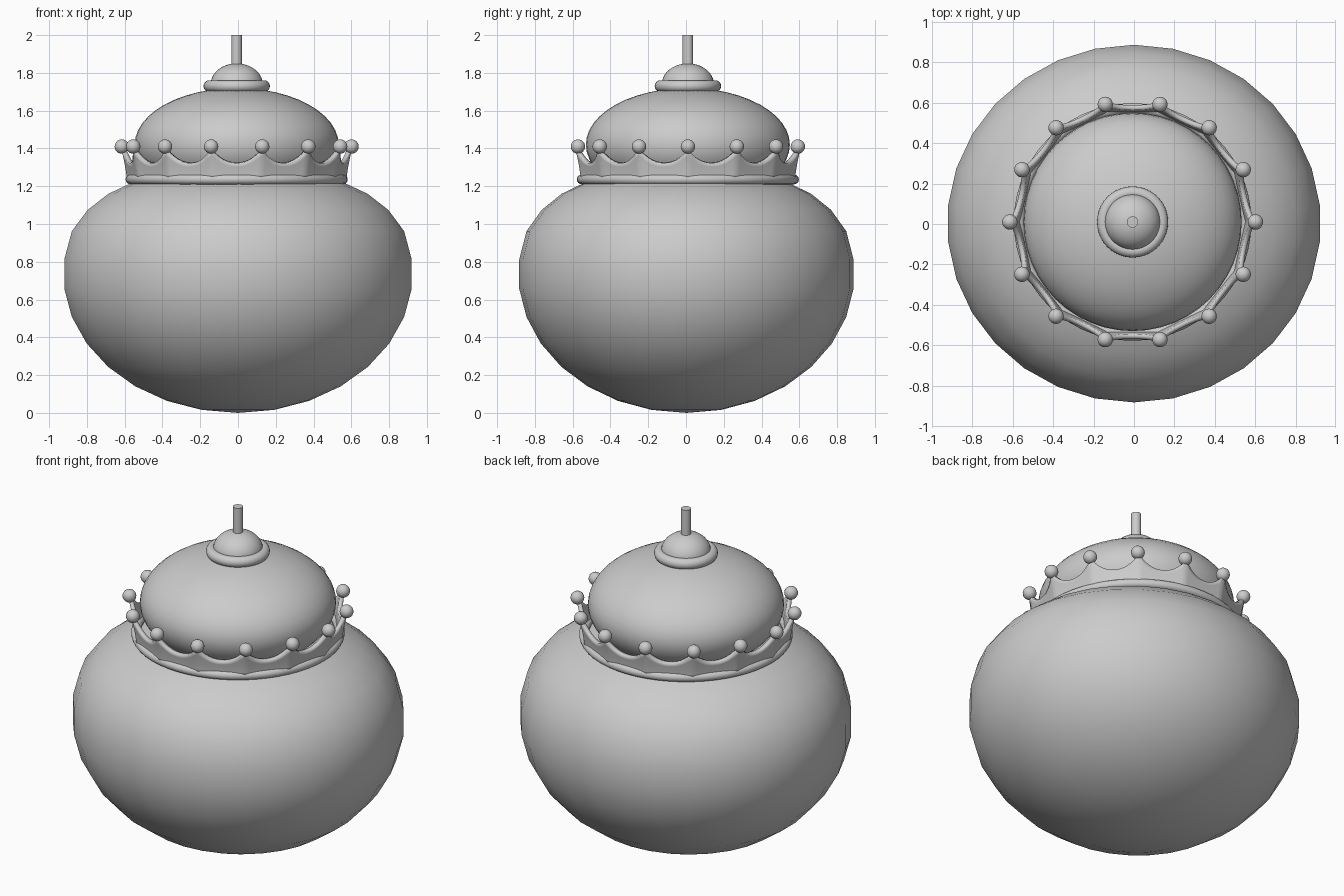
import bpy, bmesh, math
from math import sin, cos, pi, radians

cube = bpy.data.objects.get("Cube")
if cube:
    bpy.data.objects.remove(cube, do_unlink=True)

grey = bpy.data.materials.new("plain grey")
grey.use_nodes = True
tone = (0.6, 0.6, 0.6, 1)
grey.diffuse_color = tone
grey.node_tree.nodes["Principled BSDF"].inputs["Base Color"].default_value = tone

CX, CY = -0.007, 0.01      # axis of the lid and crown


def finish(name, bm, loc, angle=40):
    bmesh.ops.remove_doubles(bm, verts=bm.verts, dist=1e-5)
    bmesh.ops.recalc_face_normals(bm, faces=bm.faces)
    mesh = bpy.data.meshes.new(name)
    bm.to_mesh(mesh)
    bm.free()
    mesh.materials.append(grey)
    obj = bpy.data.objects.new(name, mesh)
    obj.location = loc
    bpy.context.collection.objects.link(obj)
    bpy.ops.object.select_all(action='DESELECT')
    obj.select_set(True)
    bpy.context.view_layer.objects.active = obj
    bpy.ops.object.shade_smooth_by_angle(angle=radians(angle))
    return obj


def lathe(name, profile, sides, loc=(CX, CY, 0), squash=1.0, closed=False):
    """Revolve (radius, height) points, with a vertex on the y axis."""
    bm = bmesh.new()
    rings = [[bm.verts.new((r * sin(2 * pi * k / sides),
                            squash * r * cos(2 * pi * k / sides), z))
              for k in range(sides)] for r, z in profile]
    pairs = list(zip(rings, rings[1:]))
    if closed:
        pairs.append((rings[-1], rings[0]))
    for a, b in pairs:
        for k in range(sides):
            n = (k + 1) % sides
            bm.faces.new((a[k], a[n], b[n], b[k]))
    return finish(name, bm, loc)


def arc(r, height, middle, start, end, steps):
    """Elliptical profile, angles measured from the lowest point."""
    angles = [radians(start + (end - start) * i / steps) for i in range(steps + 1)]
    return [(abs(r * sin(a)), middle - height * cos(a)) for a in angles]


def ring_profile(major, minor, z, steps=16):
    return [(major + minor * cos(2 * pi * i / steps),
             z + minor * sin(2 * pi * i / steps)) for i in range(steps)]


# Pot body: round belly with a flattened shoulder
belly = arc(0.93, 0.735, 0.735, 0, 108, 9)
shoulder = [(0.8, 1.075), (0.69, 1.16), (0.55, 1.225), (0.38, 1.27), (0.19, 1.29), (0, 1.3)]
lathe("pot_body", belly + shoulder, 30, (0, 0.002, 0), squash=0.957)

# Domed lid
lathe("lid_dome", arc(0.54, 0.3, 1.42, 0, 180, 24), 48)

# Finial: collar, button and stem
lathe("finial_collar", ring_profile(0.145, 0.031, 1.73), 40, closed=True)
lathe("finial_button", arc(0.138, 0.11, 1.74, 0, 180, 20), 36)
lathe("finial_stem", [(0, 1.82), (0.028, 1.82), (0.028, 2.0), (0, 2.0)], 20)

# Rounded band under the crown
lathe("crown_band", ring_profile(0.562, 0.026, 1.236), 56, closed=True)

# Crown: flared scalloped wall running straight between the points
POINTS, STEPS, ROWS = 14, 12, 5
bm = bmesh.new()
columns = []
for i in range(POINTS):
    a0, a1 = 2 * pi * i / POINTS, 2 * pi * (i + 1) / POINTS
    for j in range(STEPS):
        t = j / STEPS
        x = cos(a0) * (1 - t) + cos(a1) * t
        y = sin(a0) * (1 - t) + sin(a1) * t
        top = 1.322 + 0.075 * abs(2 * t - 1) ** 2.3
        column = []
        for k in range(ROWS + 1):
            z = 1.23 + (top - 1.23) * k / ROWS
            r = 0.582 + 0.03 * ((z - 1.23) / 0.17) ** 1.5
            column.append(bm.verts.new((x * r, y * r, z)))
        columns.append(column)
for a, b in zip(columns, columns[1:] + columns[:1]):
    for k in range(ROWS):
        bm.faces.new((a[k], b[k], b[k + 1], a[k + 1]))
wall = finish("crown_wall", bm, (CX, CY, 0))
solid = wall.modifiers.new("thickness", 'SOLIDIFY')
solid.thickness = 0.025
solid.offset = -1

# A bead on every crown point
for i in range(POINTS):
    a = 2 * pi * i / POINTS
    bead = (CX + 0.608 * cos(a), CY + 0.597 * sin(a), 1.41)
    lathe(f"crown_bead_{i + 1}", arc(0.038, 0.038, 0, 0, 180, 12), 20, bead)
